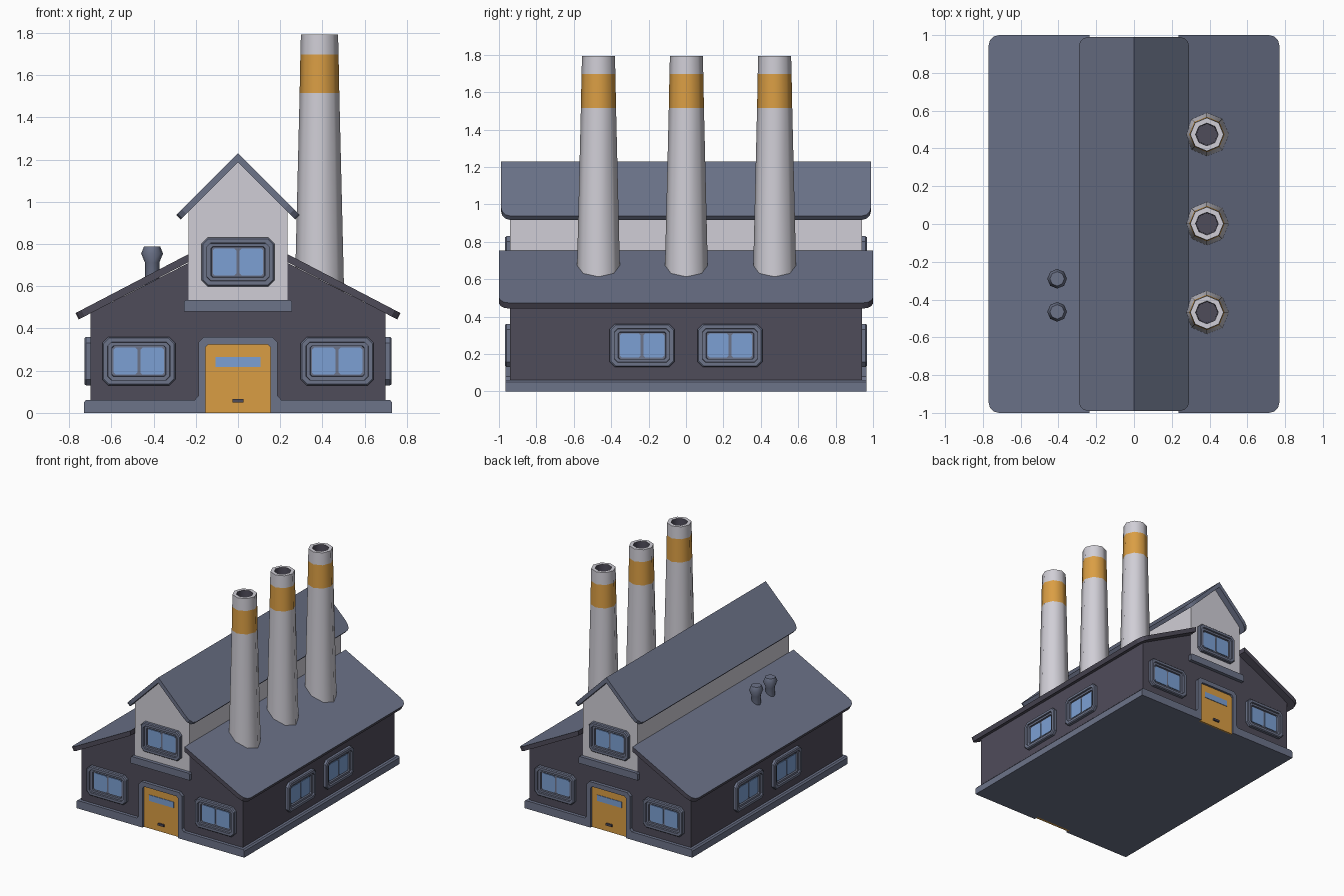
import bpy, bmesh, math
from mathutils import Matrix, Vector

if "Cube" in bpy.data.objects:
    bpy.data.objects.remove(bpy.data.objects["Cube"])


def material(name, rgb):
    m = bpy.data.materials.new(name)
    lin = [(c / 255 / 12.92) if c < 11 else ((c / 255 + 0.055) / 1.055) ** 2.4 for c in rgb]
    m.diffuse_color = (*lin, 1)
    m.use_nodes = True
    m.node_tree.nodes["Principled BSDF"].inputs["Base Color"].default_value = m.diffuse_color
    return m


WALL = material("dark wall", (79, 76, 90))
SLATE = material("slate trim", (108, 115, 137))
LIGHT = material("light grey", (208, 206, 214))
ORANGE = material("orange", (218, 158, 68))
BLUE = material("glass blue", (124, 160, 212))
MATS = [WALL, SLATE, LIGHT, ORANGE, BLUE]


def finish(name, bm, matrix=None, smooth=None):
    bmesh.ops.recalc_face_normals(bm, faces=bm.faces)
    me = bpy.data.meshes.new(name)
    bm.to_mesh(me)
    bm.free()
    for m in MATS:
        me.materials.append(m)
    if smooth:
        for p in me.polygons:
            p.use_smooth = True
        me.set_sharp_from_angle(angle=math.radians(smooth))
    ob = bpy.data.objects.new(name, me)
    bpy.context.collection.objects.link(ob)
    if matrix is not None:
        ob.matrix_world = matrix
    return ob


def skin(bm, loops, mats, caps=True):
    """Join point loops of equal length; mats[i] colours the band after loop i."""
    rings = [[bm.verts.new(p) for p in lp] for lp in loops]
    n = len(rings[0])
    for a, b, m in zip(rings, rings[1:], mats):
        for i in range(n):
            j = (i + 1) % n
            bm.faces.new((a[i], a[j], b[j], b[i])).material_index = MATS.index(m)
    if caps:
        bm.faces.new(rings[0]).material_index = MATS.index(mats[0])
        bm.faces.new(rings[-1]).material_index = MATS.index(mats[-1])


def prism(name, pts, y0, y1, mat, matrix=None):
    """Extrude an XZ outline along y."""
    bm = bmesh.new()
    skin(bm, [[(x, y, z) for x, z in pts] for y in (y0, y1)], [mat])
    return finish(name, bm, matrix)


def chamfered(w, h, c, y, cx=0, cz=0):
    """Rectangle loop with cut corners, facing -y."""
    q = [(w, h - c), (w - c, h), (c - w, h), (-w, h - c),
         (-w, c - h), (c - w, -h), (w - c, -h), (w, c - h)]
    return [(cx + a, y, cz + b) for a, b in q]


def revolve(name, profile, mats, loc, sides=8):
    bm = bmesh.new()
    ang = [2 * math.pi * k / sides for k in range(sides)]
    skin(bm, [[(r * math.cos(a), r * math.sin(a), z) for a in ang] for r, z in profile], mats)
    return finish(name, bm, Matrix.Translation(loc), smooth=50)


def roof_panel(name, side, top, eave, half_y, t, r, edge_mat):
    """Sloped slab with rounded corners at the eave."""
    (x0, z0), (x1, z1) = top, eave
    slope = (z1 - z0) / (x1 - x0)
    length = math.hypot(1, slope)
    arc = [math.radians(a) for a in (0, 30, 60, 90)]
    corner = [(x1 - r + r * math.sin(a), half_y - r + r * math.cos(a)) for a in arc]
    plan = [(x0, half_y)] + corner + [(x, -y) for x, y in reversed(corner)] + [(x0, -half_y)]
    upper, lower = [], []
    for x, y in plan:
        z = z0 + slope * (x - x0)
        upper.append((side * x, y, z))
        if x == x0:
            lower.append((side * x, y, z - t * length))
        else:
            lower.append((side * (x + t * slope / length), y, z - t / length))
    bm = bmesh.new()
    skin(bm, [lower, upper], [edge_mat])
    for f in bm.faces:
        if len(f.verts) > 4 and all(v.co.z > z0 + slope * (abs(v.co.x) - x0) - 0.001 for v in f.verts):
            f.material_index = MATS.index(SLATE)
    return finish(name, bm)


def window(name, matrix):
    """Stepped frame with a recessed back and two glass plates."""
    bm = bmesh.new()
    steps = [(.173, .115, .028, .005), (.173, .115, .028, -.020), (.167, .109, .026, -.027),
             (.148, .090, .018, -.027), (.146, .088, .016, -.015), (.128, .073, .008, -.015),
             (.126, .071, .008, -.003)]
    skin(bm, [chamfered(*s) for s in steps], [SLATE] * 6)
    for s in (-1, 1):
        skin(bm, [chamfered(.056, .064, .01, y, s * .063) for y in (-.002, -.008)], [BLUE])
    return finish(name, bm, matrix)


# lower walls, with a notch for the raised centre
prism("lower_walls", [(-.70, .03), (.70, .03), (.70, .472), (.235, .71), (.235, .5),
                      (-.235, .5), (-.235, .71), (-.70, .472)], -.94, .94, WALL)
# raised centre with gable
prism("upper_walls", [(-.235, .5), (.235, .5), (.235, .955), (0, 1.19), (-.235, .955)],
      -.94, .94, LIGHT)
# plinth
prism("plinth", [(-.73, 0), (.73, 0), (.73, .05), (.72, .062), (-.72, .062), (-.73, .05)],
      -.936, .936, SLATE)

# roofs
for s, tag in ((1, "right"), (-1, "left")):
    roof_panel("lower_roof_" + tag, s, (.235, .752), (.77, .473), 1.0, .034, .055, WALL)
    roof_panel("upper_roof_" + tag, s, (0, 1.23), (.292, .938), .99, .03, .05, SLATE)

# gable ends: same front and back
half = [(.155, 0), (.73, 0), (.73, .05), (.72, .062), (.205, .062), (.188, .08), (.188, .335), (.163, .36)]
inner = [(.14, .325), (.155, .31)]
trim = half + [(-x, z) for x, z in reversed(half)] + [(-x, z) for x, z in reversed(inner)] + inner
for turn, tag in ((0, "front"), (math.pi, "back")):
    R = Matrix.Rotation(turn, 4, 'Z')
    prism(tag + "_plinth_and_door_frame", trim, -.965, -.934, SLATE, R)
    prism(tag + "_door", [(-.156, 0), (.156, 0), (.156, .311), (.141, .326), (-.141, .326), (-.156, .311)],
          -.948, -.93, ORANGE, R)
    prism(tag + "_door_glass", [(-.107, .218), (.107, .218), (.107, .265), (-.107, .265)],
          -.952, -.945, BLUE, R)
    prism(tag + "_door_handle", [(-.026, .05), (.026, .05), (.026, .066), (-.026, .066)],
          -.96, -.945, WALL, R)
    prism(tag + "_ledge", [(-.256, .48), (.256, .48), (.256, .525), (.248, .535), (-.248, .535), (-.256, .525)],
          -.967, -.93, SLATE, R)
    for x, z, part in ((-.47, .245, "left"), (.47, .245, "right"), (0, .715, "upper")):
        window(f"{tag}_window_{part}", R @ Matrix.Translation((x, -.94, z)))

# side windows
for turn, tag in ((math.pi / 2, "right"), (-math.pi / 2, "left")):
    for i, y in enumerate((-.235, .235)):
        window(f"{tag}_side_window_{i + 1}",
               Matrix.Rotation(turn, 4, 'Z') @ Matrix.Translation((y, -.70, .245)))

# chimneys: tapered, banded and hollow at the top
for i, y in enumerate((-.468, .002, .474)):
    revolve(f"chimney_{i + 1}",
            [(.117, .56), (.094, 1.515), (.0905, 1.697), (.088, 1.793), (.06, 1.793), (.056, 1.45)],
            [LIGHT, ORANGE, LIGHT, LIGHT, WALL], (.386, y, 0))

# roof vents
for i, y in enumerate((-.465, -.29)):
    revolve(f"roof_vent_{i + 1}", [(.034, .58), (.034, .712), (.052, .755), (.038, .789)],
            [SLATE] * 3, (-.407, y, 0))
